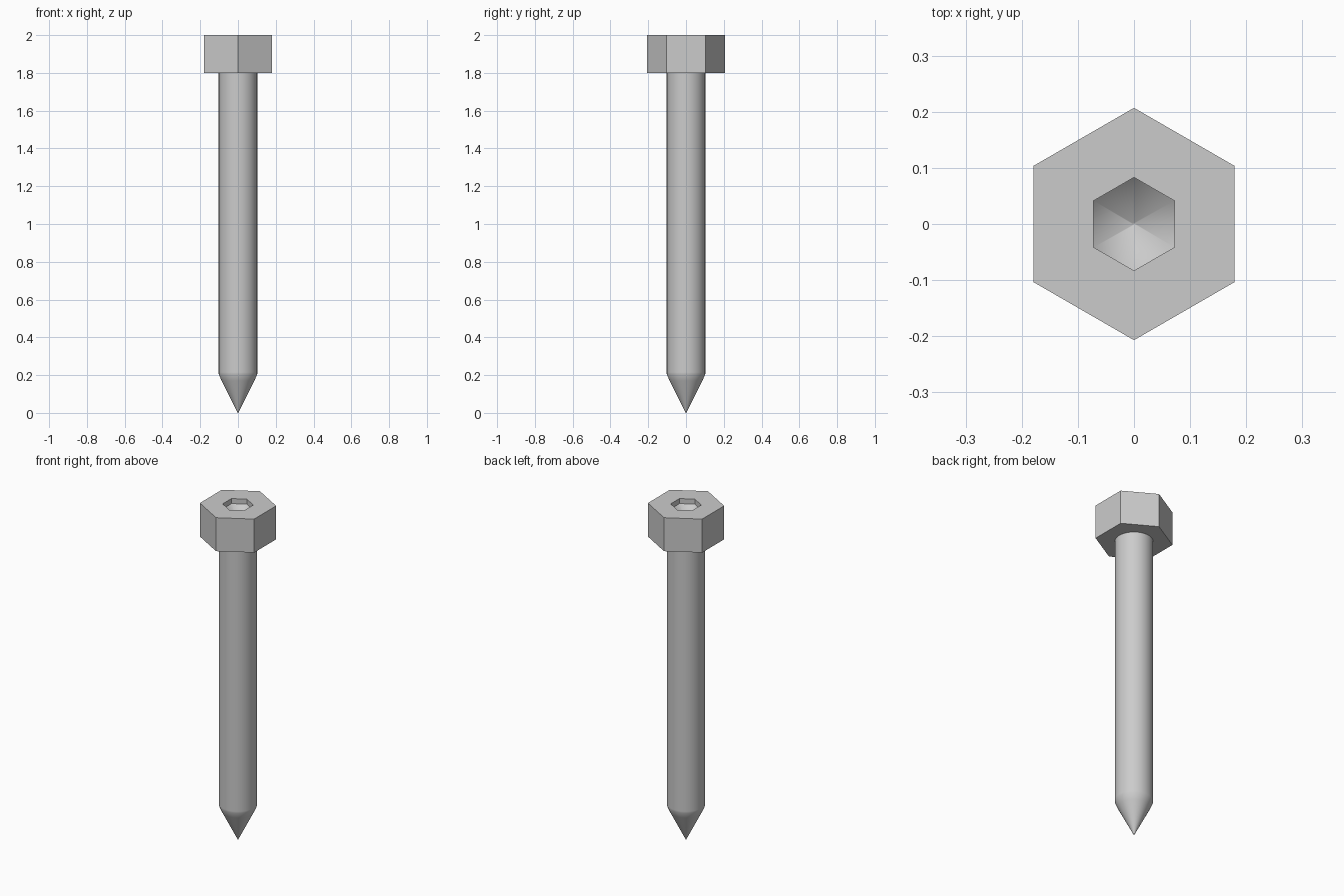
import bpy, bmesh, math

cube = bpy.data.objects.get("Cube")
if cube:
    bpy.data.objects.remove(cube, do_unlink=True)

steel = bpy.data.materials.new("grey_steel")
steel.use_nodes = True
colour = (0.6, 0.6, 0.6, 1)
steel.diffuse_color = colour
steel.node_tree.nodes["Principled BSDF"].inputs["Base Color"].default_value = colour


def lathe(name, profile, sides, cap_start=False, cap_end=False, smooth_angle=30):
    """Stack rings of (radius, z), one corner on the y axis, and bridge them."""
    bm = bmesh.new()
    rings = []
    for radius, z in profile:
        angles = [math.pi / 2 + math.tau * i / sides for i in range(sides)]
        rings.append([bm.verts.new((radius * math.cos(a), radius * math.sin(a), z)) for a in angles])
    for low, high in zip(rings, rings[1:]):
        for i in range(sides):
            j = (i + 1) % sides
            bm.faces.new((low[i], low[j], high[j], high[i]))
    if cap_start:
        bm.faces.new(rings[0][::-1])
    if cap_end:
        bm.faces.new(rings[-1])
    mesh = bpy.data.meshes.new(name)
    bm.to_mesh(mesh)
    bm.free()
    mesh.materials.append(steel)
    obj = bpy.data.objects.new(name, mesh)
    bpy.context.collection.objects.link(obj)
    bpy.ops.object.select_all(action="DESELECT")
    obj.select_set(True)
    bpy.context.view_layer.objects.active = obj
    bpy.ops.object.shade_smooth_by_angle(angle=math.radians(smooth_angle))
    return obj


# Hexagonal head: underside ring, outer wall, top ring and socket wall
HEAD, SOCKET, SHAFT = 0.207, 0.083, 0.102
FLOOR = 1.97
lathe("hex_head", [(SHAFT * 0.9, 1.8), (HEAD, 1.8), (HEAD, 2), (SOCKET, 2), (SOCKET, FLOOR)], 6)

# Tapered pit at the bottom of the socket
lathe("socket_pit", [(SOCKET, FLOOR), (0.002, FLOOR - 0.08)], 6, cap_end=True, smooth_angle=60)

# Round shaft with a pointed tip
lathe("shaft_and_tip", [(0.001, 0), (SHAFT * 0.85, 0.17), (SHAFT, 0.205), (SHAFT, 0.215), (SHAFT, 1.8)],
      48, cap_start=True)
